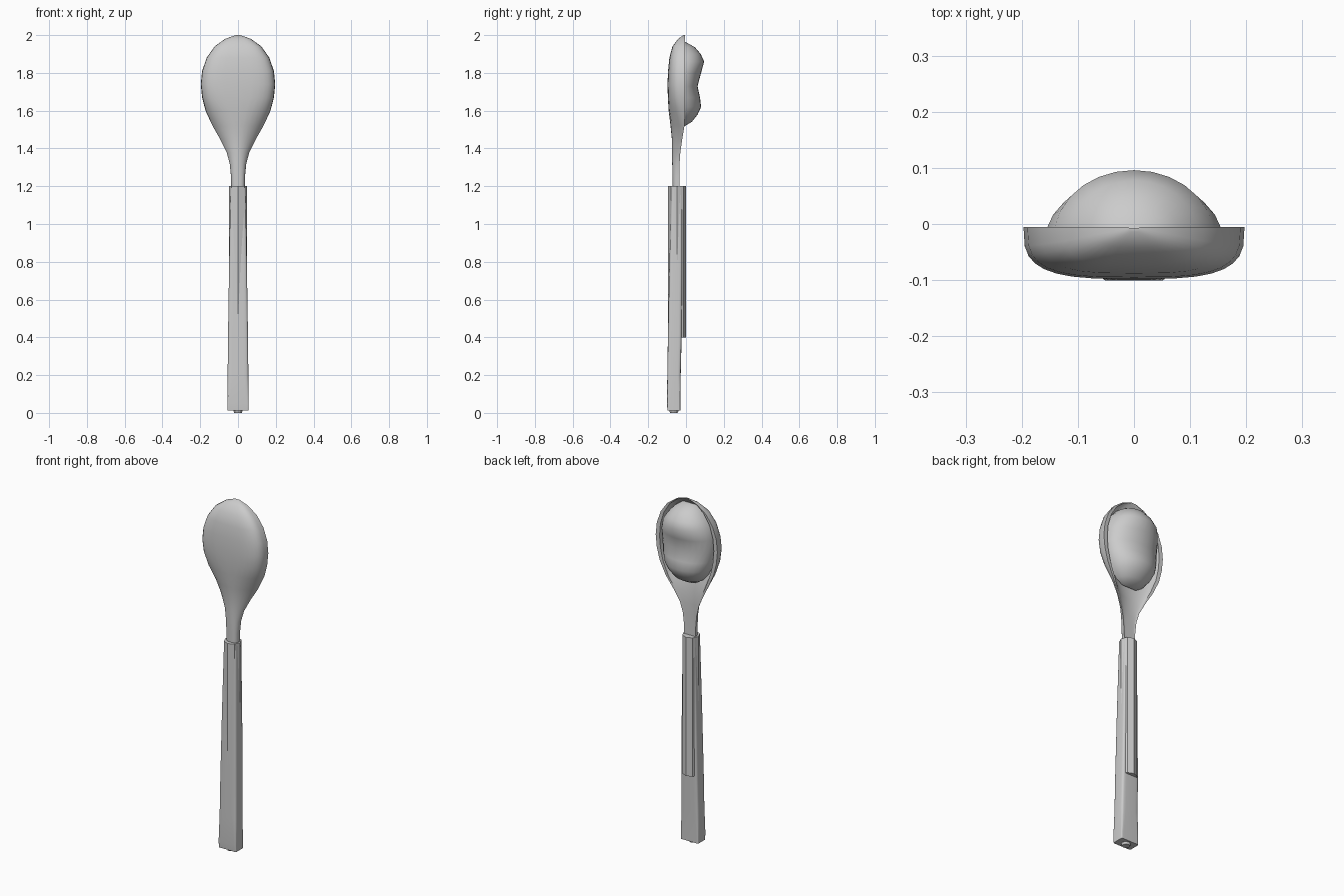
import bpy, bmesh, math
from mathutils import Vector

if "Cube" in bpy.data.objects:
    bpy.data.objects.remove(bpy.data.objects["Cube"], do_unlink=True)

grey = bpy.data.materials.new("light_grey")
grey.use_nodes = True
colour = (0.6, 0.6, 0.6, 1)
grey.diffuse_color = colour
grey.node_tree.nodes["Principled BSDF"].inputs["Base Color"].default_value = colour


def power(v, p):
    return math.copysign(abs(v) ** p, v)


def loft(name, rings, smooth=None):
    """Skin a list of equal-length point rings and cap both ends."""
    bm = bmesh.new()
    loops = [[bm.verts.new(p) for p in ring] for ring in rings]
    n = len(loops[0])
    for a, b in zip(loops, loops[1:]):
        for i in range(n):
            j = (i + 1) % n
            bm.faces.new((a[i], a[j], b[j], b[i]))
    bm.faces.new(loops[0])
    bm.faces.new(loops[-1])
    bmesh.ops.recalc_face_normals(bm, faces=bm.faces)
    mesh = bpy.data.meshes.new(name)
    bm.to_mesh(mesh)
    bm.free()
    mesh.materials.append(grey)
    obj = bpy.data.objects.new(name, mesh)
    bpy.context.collection.objects.link(obj)
    if smooth:
        bpy.ops.object.select_all(action="DESELECT")
        obj.select_set(True)
        bpy.context.view_layer.objects.active = obj
        bpy.ops.object.shade_smooth_by_angle(angle=math.radians(smooth))
    return obj


def spoon_ring(z, w, rim, front, hollow, p, n=16):
    """Outer curve below the rim, then the inner hollow back again."""
    d = rim - front
    pts = []
    for i in range(n + 1):
        a = math.pi * i / n
        pts.append(Vector((w * power(math.cos(a), min(p, 1)), rim - d * math.sin(a) ** p, z)))
    for i in range(n, -1, -1):
        a = math.pi * i / n
        pts.append(Vector((0.88 * w * power(math.cos(a), min(p, 1)),
                           rim - 0.001 - hollow * d * math.sin(a) ** p, z)))
    return pts


def heap_ring(z, w, top, n=14):
    base = -0.04
    return [Vector((w * math.cos(math.pi * i / n),
                    base + (top - base) * math.sin(math.pi * i / n) ** 0.9, z))
            for i in range(n + 1)]


def square_ring(z, wx, y0, y1, p, n=24):
    """Rounded square section; a small p gives crisp corners."""
    pts = []
    for i in range(n):
        a = math.tau * (i + 0.5) / n
        pts.append(Vector((wx * power(math.cos(a), p),
                           (y0 + y1) / 2 + (y1 - y0) / 2 * power(math.sin(a), p), z)))
    return pts


def prism_ring(z, r, y, n=8):
    return [Vector((r * math.cos(math.tau * i / n), y + r * math.sin(math.tau * i / n), z))
            for i in range(n)]


# Bowl and neck: height, half width, rim y, front y, hollow depth, section power
bowl = [
    (1.15, .035, -.033, -.070, .02, .7), (1.25, .037, -.035, -.071, .02, .7),
    (1.32, .044, -.034, -.073, .05, .9), (1.38, .060, -.030, -.073, .15, 1.4),
    (1.45, .095, -.020, -.075, .35, 1.7), (1.52, .135, -.008, -.082, .6, 1.4),
    (1.60, .172, -.005, -.092, .75, .85), (1.67, .190, -.005, -.096, .8, .65),
    (1.74, .197, -.005, -.098, .8, .6), (1.81, .190, -.005, -.095, .8, .6),
    (1.88, .166, -.005, -.088, .8, .6), (1.94, .124, -.005, -.072, .7, .6),
    (1.98, .068, -.005, -.042, .4, .6), (2.0, .012, -.005, -.014, .1, .6),
]
loft("spoon_bowl", [spoon_ring(*s) for s in bowl], 50)

# Heaped filling with a dip across its middle
heap = [
    (1.515, .045, -.012), (1.54, .085, .03), (1.58, .118, .062), (1.62, .138, .080),
    (1.67, .152, .074), (1.73, .160, .061), (1.80, .160, .080), (1.86, .145, .096),
    (1.90, .118, .078), (1.935, .085, .048), (1.965, .040, -.005),
]
loft("heaped_filling", [heap_ring(*s) for s in heap], 60)

# Tapered square handle with a rounder upper length
handle = [
    (.012, .056, -.098, -.030, .12), (.05, .056, -.101, -.030, .12),
    (.2, .055, -.099, -.028, .3), (.4, .053, -.096, -.023, .3),
    (.8, .047, -.088, -.020, .3), (1.19, .040, -.078, -.020, .3),
]
loft("handle", [square_ring(*s) for s in handle], 35)

# Eight-sided grip sleeve and the small end stud
loft("grip_sleeve", [prism_ring(z, .047, -.047) for z in (.4, 1.2)])
loft("end_stud", [prism_ring(0, .020, -.064, 12), prism_ring(.02, .028, -.064, 12)])
